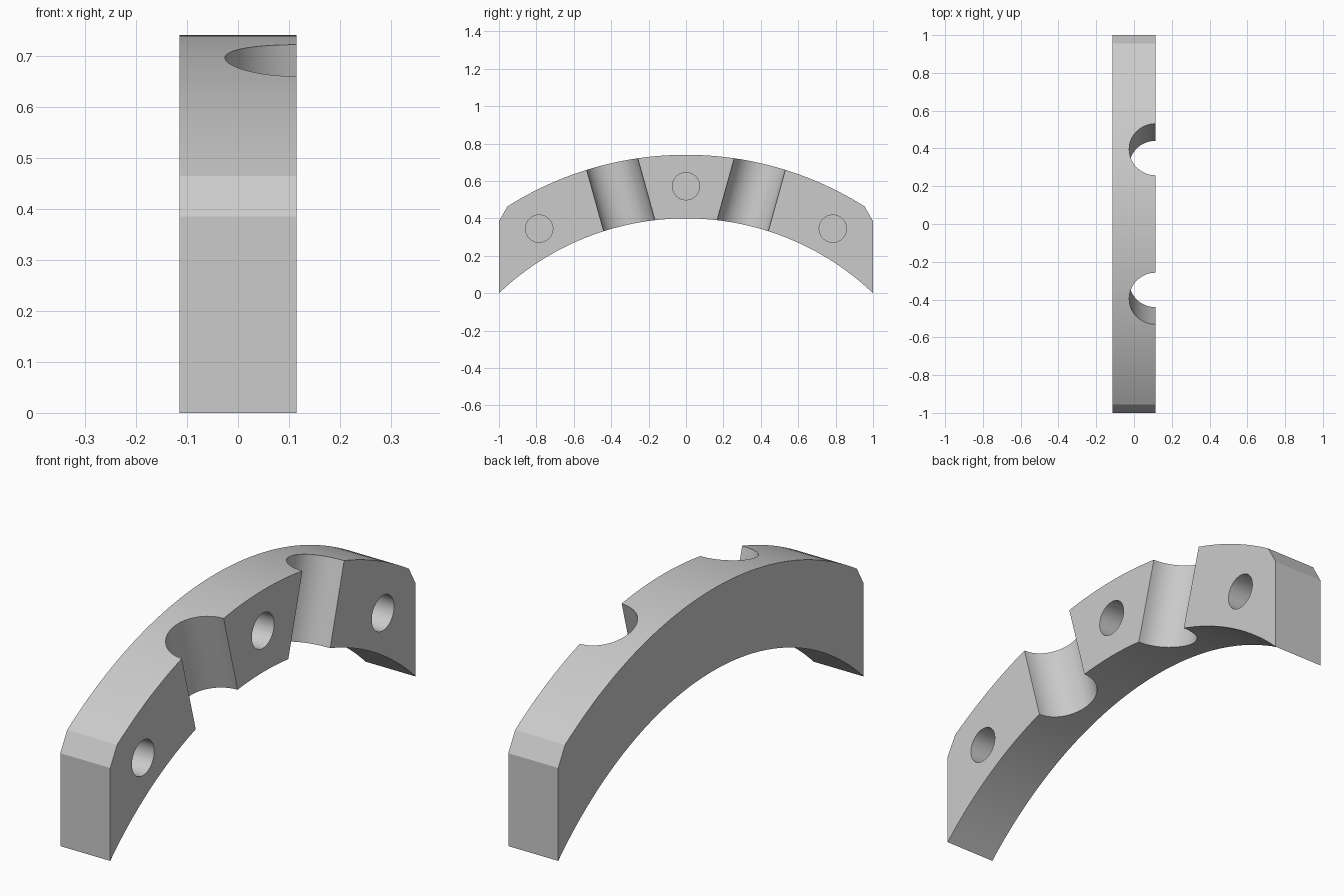
import bpy, bmesh, math
from mathutils import Matrix

if "Cube" in bpy.data.objects:
    bpy.data.objects.remove(bpy.data.objects["Cube"])

HALF_W = 0.1145            # half thickness along x
ARC_Z = -1.05              # shared centre of both arcs
R_IN, R_OUT = 1.45, 1.79
STEPS = 48

grey = bpy.data.materials.new("plain_grey")
grey.use_nodes = True
colour = (0.6, 0.6, 0.6, 1)
grey.diffuse_color = colour
grey.node_tree.nodes["Principled BSDF"].inputs["Base Color"].default_value = colour


def arc(radius, half_y):
    """Points on an arc from -half_y to +half_y in the y-z plane."""
    a = math.asin(half_y / radius)
    angles = [-a + 2 * a * i / STEPS for i in range(STEPS + 1)]
    return [(radius * math.sin(t), ARC_Z + radius * math.cos(t)) for t in angles]


def new_object(name, bm):
    mesh = bpy.data.meshes.new(name)
    bmesh.ops.recalc_face_normals(bm, faces=bm.faces)
    bm.to_mesh(mesh)
    bm.free()
    mesh.materials.append(grey)
    obj = bpy.data.objects.new(name, mesh)
    bpy.context.collection.objects.link(obj)
    return obj


def cut_cylinder(target, radius, depth, matrix):
    """Subtract a cylinder from the target."""
    bm = bmesh.new()
    bmesh.ops.create_cone(bm, cap_ends=True, segments=64, radius1=radius,
                          radius2=radius, depth=depth, matrix=matrix)
    cutter = new_object("cutter", bm)
    cutter.hide_render = True
    mod = target.modifiers.new("cut", "BOOLEAN")
    mod.operation = "DIFFERENCE"
    mod.solver = "EXACT"
    mod.object = cutter
    bpy.context.view_layer.objects.active = target
    bpy.ops.object.modifier_apply(modifier=mod.name)
    bpy.data.objects.remove(cutter)


# Arched bar: inner arc, chamfered ends, outer arc, extruded across x
outline = arc(R_IN, 1.0) + [(1.0, 0.385)] + arc(R_OUT, 0.955)[::-1] + [(-1.0, 0.385)]
bm = bmesh.new()
face = bm.faces.new([bm.verts.new((-HALF_W, y, z)) for y, z in outline])
side = bmesh.ops.extrude_face_region(bm, geom=[face])
bmesh.ops.translate(bm, vec=(2 * HALF_W, 0, 0),
                    verts=[v for v in side["geom"] if isinstance(v, bmesh.types.BMVert)])
bar = new_object("arched_bar", bm)

# Two tilted half-round grooves on the left side
for s in (-1, 1):
    tilt = Matrix.Rotation(-s * math.radians(15.5), 4, "X")
    cut_cylinder(bar, 0.14, 1.0, Matrix.Translation((HALF_W, s * 0.35, 0.53)) @ tilt)

# Three blind round holes in the same side
HOLE_DEPTH = 0.16
for y, z in ((-0.785, 0.345), (0, 0.572), (0.785, 0.345)):
    cut_cylinder(bar, 0.073, 2 * HOLE_DEPTH,
                 Matrix.Translation((HALF_W, y, z)) @ Matrix.Rotation(math.pi / 2, 4, "Y"))

# Smooth curves, sharp corners
bpy.ops.object.select_all(action="DESELECT")
bar.select_set(True)
bpy.context.view_layer.objects.active = bar
bpy.ops.object.shade_smooth_by_angle(angle=math.radians(25))
